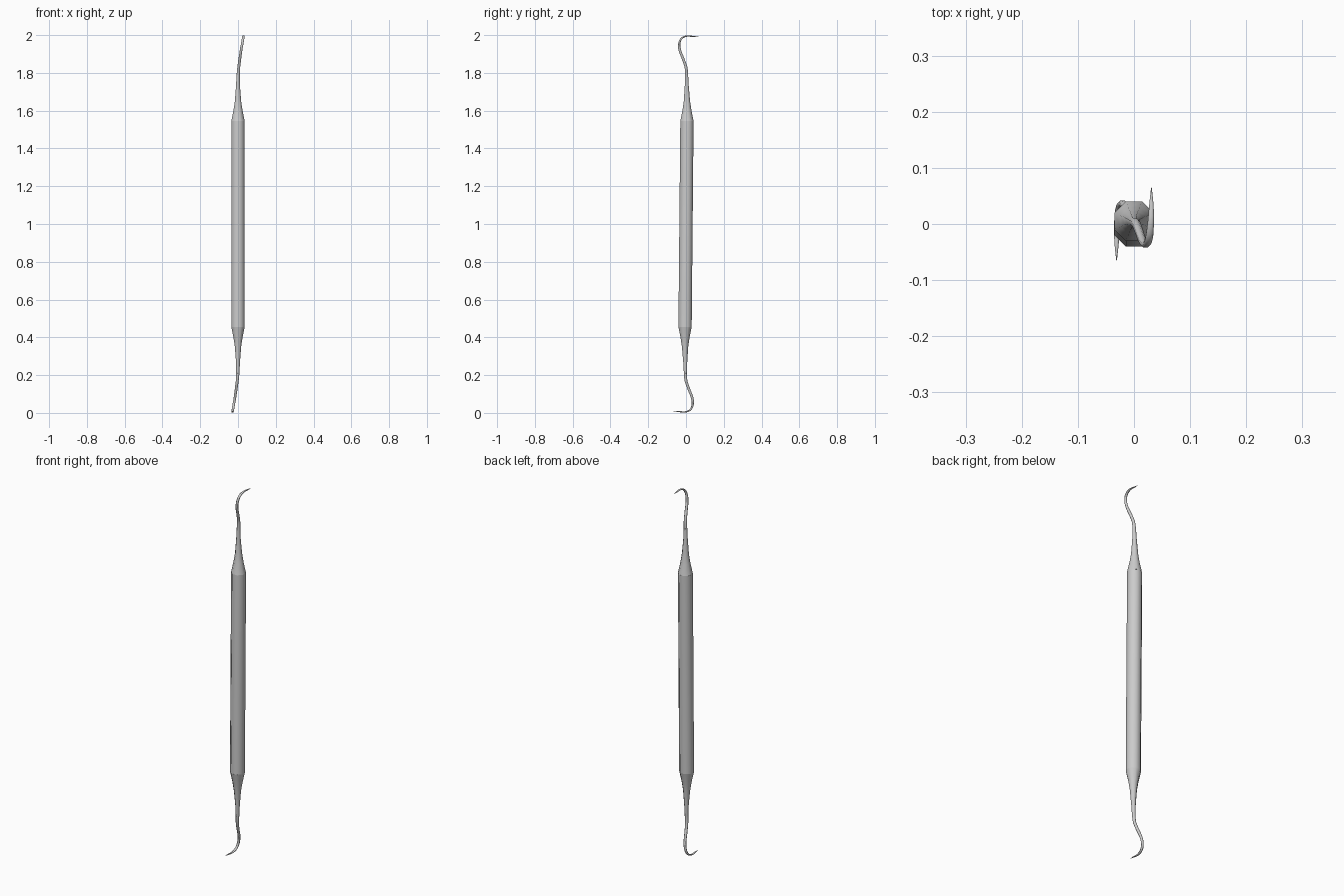
import bpy, bmesh, math
from mathutils import Vector

if "Cube" in bpy.data.objects:
    bpy.data.objects.remove(bpy.data.objects["Cube"])

CENTRE = Vector((0, 0, 1))
SIDES = 8


def catmull(pts, steps):
    """Smooth a list of equal-length tuples."""
    out = []
    for i in range(len(pts) - 1):
        p0, p1 = pts[max(i - 1, 0)], pts[i]
        p2, p3 = pts[i + 1], pts[min(i + 2, len(pts) - 1)]
        for s in range(steps):
            t = s / steps
            out.append(tuple(0.5 * (2 * b + (c - a) * t + (2 * a - 5 * b + 4 * c - d) * t * t
                             + (3 * b - a - 3 * c + d) * t ** 3)
                             for a, b, c, d in zip(p0, p1, p2, p3)))
    return out + [pts[-1]]


def loft(name, stations, flip=False, angle=30):
    """Stations: x, y, z, half width across x, half thickness."""
    bm = bmesh.new()
    path = [Vector(s[:3]) for s in stations]
    rings = []
    for i, s in enumerate(stations):
        t = (path[min(i + 1, len(path) - 1)] - path[max(i - 1, 0)]).normalized()
        u = (Vector((1, 0, 0)) - t * t.x).normalized()
        v = t.cross(u)
        ring = []
        for k in range(SIDES):
            a = 2 * math.pi * (k + 0.5) / SIDES
            p = path[i] + u * math.cos(a) * s[3] + v * math.sin(a) * s[4]
            ring.append(bm.verts.new(2 * CENTRE - p if flip else p))
        rings.append(ring)
    for a, b in zip(rings, rings[1:]):
        for k in range(SIDES):
            n = (k + 1) % SIDES
            bm.faces.new((a[k], a[n], b[n], b[k]))
    bm.faces.new(rings[0])
    bm.faces.new(rings[-1])
    bmesh.ops.recalc_face_normals(bm, faces=bm.faces)
    me = bpy.data.meshes.new(name)
    bm.to_mesh(me)
    bm.free()
    ob = bpy.data.objects.new(name, me)
    bpy.context.collection.objects.link(ob)
    bpy.ops.object.select_all(action='DESELECT')
    bpy.context.view_layer.objects.active = ob
    ob.select_set(True)
    bpy.ops.object.shade_smooth_by_angle(angle=math.radians(angle))


# octagonal grip, leaning slightly
loft("handle", [(0, -0.005, 0.455, 0.038, 0.038), (0, 0.005, 1.545, 0.038, 0.038)], angle=50)

# tapered neck, from the grip to the thin shank
neck = [(0, 0.005, 1.545, 0.038, 0.038), (0, 0.005, 1.60, 0.026, 0.026),
        (0, 0.005, 1.65, 0.018, 0.018), (0, 0.004, 1.73, 0.0115, 0.0115),
        (0.001, 0.003, 1.79, 0.009, 0.009)]

# curved hook, flattening to a pointed blade
hook = [(0.001, 0.003, 1.79, 0.009, 0.009), (0.004, 0, 1.83, 0.008, 0.008),
        (0.010, -0.016, 1.876, 0.0075, 0.0075), (0.016, -0.032, 1.918, 0.007, 0.007),
        (0.022, -0.036, 1.953, 0.007, 0.006), (0.027, -0.024, 1.982, 0.007, 0.005),
        (0.030, 0.004, 1.995, 0.006, 0.004), (0.031, 0.036, 1.993, 0.004, 0.003),
        (0.031, 0.065, 1.991, 0.0006, 0.0006)]

# the lower end is the upper end turned through the centre
for end, flip in (("upper", False), ("lower", True)):
    loft(end + "_neck", neck, flip, 50)
    loft(end + "_hook", catmull(hook, 3), flip, 60)
